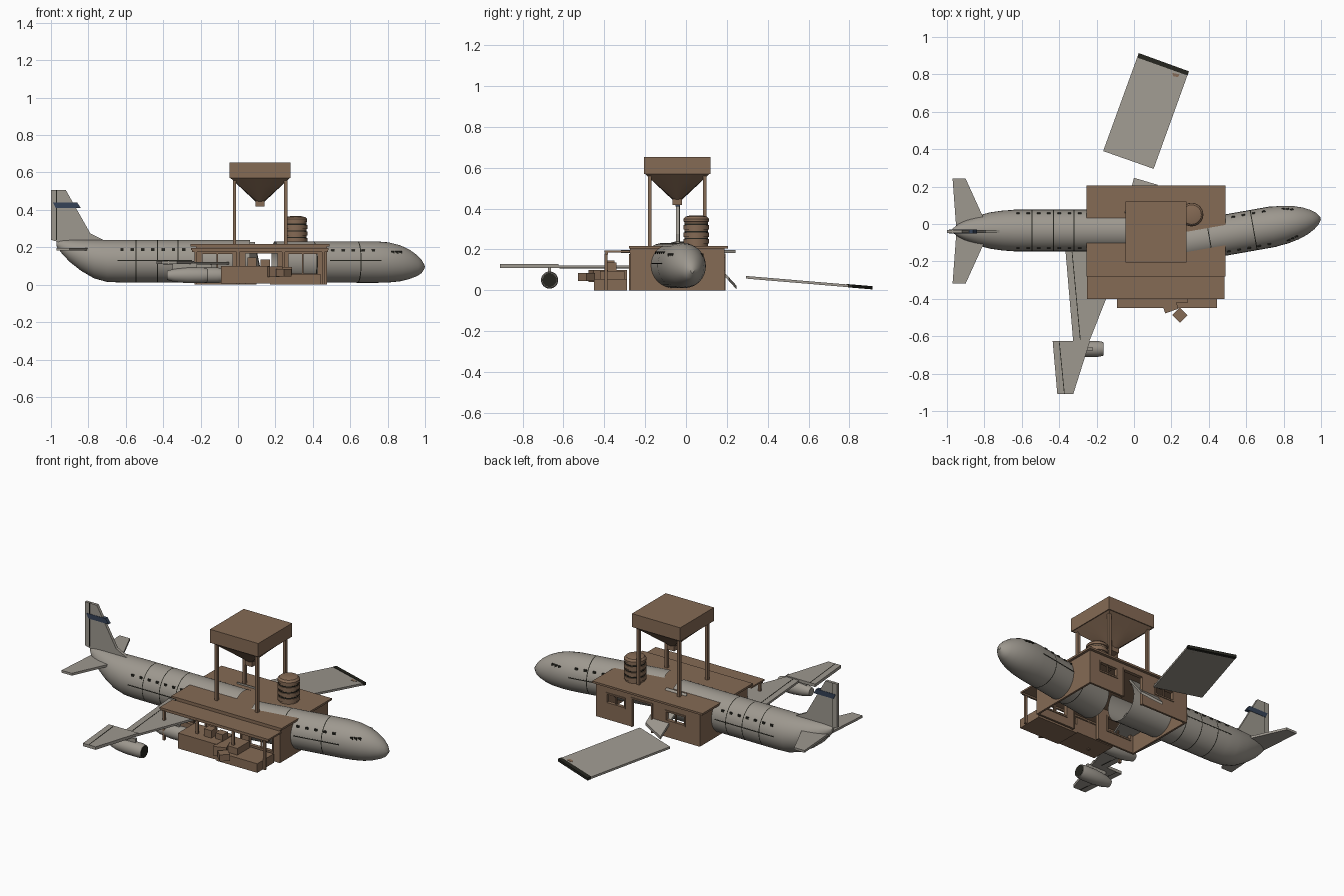
import bpy, bmesh, math
from mathutils import Matrix, Vector

if "Cube" in bpy.data.objects:
    bpy.data.objects.remove(bpy.data.objects["Cube"])


def mat(name, rgb):
    m = bpy.data.materials.new(name)
    m.diffuse_color = (*rgb, 1)
    m.use_nodes = True
    m.node_tree.nodes["Principled BSDF"].inputs["Base Color"].default_value = m.diffuse_color
    return m


GREY = mat("weathered_grey", (0.34, 0.315, 0.275))
BROWN = mat("rust_brown", (0.235, 0.145, 0.09))
BLACK = mat("soot_black", (0.018, 0.018, 0.013))
BLUE = mat("faded_blue", (0.035, 0.055, 0.095))


def finish(name, bm, mats, smooth=False, matrix=None):
    bmesh.ops.recalc_face_normals(bm, faces=bm.faces)
    me = bpy.data.meshes.new(name)
    bm.to_mesh(me)
    bm.free()
    for m in mats:
        me.materials.append(m)
    ob = bpy.data.objects.new(name, me)
    bpy.context.collection.objects.link(ob)
    if matrix:
        ob.matrix_world = matrix
    if smooth:
        bpy.ops.object.select_all(action='DESELECT')
        ob.select_set(True)
        bpy.context.view_layer.objects.active = ob
        bpy.ops.object.shade_smooth_by_angle(angle=math.radians(35))
    return ob


def boxes(name, spans, m, matrix=None):
    """One object of boxes, each x0, x1, y0, y1, z0, z1."""
    bm = bmesh.new()
    for x0, x1, y0, y1, z0, z1 in spans:
        mx = Matrix.Translation(((x0 + x1) / 2, (y0 + y1) / 2, (z0 + z1) / 2))
        bmesh.ops.create_cube(bm, size=1, matrix=mx @ Matrix.Diagonal((x1 - x0, y1 - y0, z1 - z0, 1)))
    return finish(name, bm, [m], matrix=matrix)


def prism(name, pts, base, thick, m):
    """Outline in plan, raised by thick above base(x, y)."""
    bm = bmesh.new()
    lo = [bm.verts.new((x, y, base(x, y))) for x, y in pts]
    hi = [bm.verts.new((x, y, base(x, y) + thick)) for x, y in pts]
    bm.faces.new(lo)
    bm.faces.new(hi)
    n = len(pts)
    for i in range(n):
        bm.faces.new((lo[i], lo[(i + 1) % n], hi[(i + 1) % n], hi[i]))
    return finish(name, bm, [m])


def side_plate(name, pts, y, thick, m):
    """Outline in x and z, with thickness across y."""
    ob = prism(name, pts, lambda a, b: -thick / 2, thick, m)
    ob.matrix_world = Matrix.Translation((0, y, 0)) @ Matrix.Rotation(math.pi / 2, 4, 'X')
    return ob


def loft(name, rings, mats, caps=(True, True), matrix=None, black=()):
    """Skin rings of points; bands listed in black use the second material."""
    bm = bmesh.new()
    rows = [[bm.verts.new(p) for p in r] for r in rings]
    n = len(rows[0])
    for k in range(len(rows) - 1):
        for i in range(n):
            j = (i + 1) % n
            f = bm.faces.new((rows[k][i], rows[k][j], rows[k + 1][j], rows[k + 1][i]))
            f.material_index = 1 if k in black else 0
    for use, r in zip(caps, (rows[0], rows[-1])):
        if use:
            bm.faces.new(r)
    return finish(name, bm, mats, True, matrix)


def tube(name, stations, seams=(), caps=(True, True), matrix=None):
    """Stations along x: x, bottom, top, half width; seams add black rings."""
    st = list(stations)
    for s in seams:
        a = [q for q in st if q[0] < s][-1]
        b = [q for q in st if q[0] > s][0]
        for x in (s - 0.0025, s + 0.0025):
            t = (x - a[0]) / (b[0] - a[0])
            st.append(tuple(u + (v - u) * t for u, v in zip(a, b)))
        st.sort()
    black = [i for i in range(len(st) - 1) if any(abs((st[i][0] + st[i + 1][0]) / 2 - s) < 1e-4 for s in seams)]
    ang = [2 * math.pi * i / 32 for i in range(32)]
    rings = [[(x, w * math.cos(a), (lo + hi) / 2 + (hi - lo) / 2 * math.sin(a)) for a in ang]
             for x, lo, hi, w in st]
    return loft(name, rings, [GREY, BLACK], caps, matrix, black)


def revolve(name, prof, c, m, n=28):
    rings = [[(c[0] + r * math.cos(2 * math.pi * i / n), c[1] + r * math.sin(2 * math.pi * i / n), z)
              for i in range(n)] for r, z in prof]
    return loft(name, rings, [m])


# Fuselage, broken in two, the front half turned
REAR = Matrix.Translation((0, -0.035, 0))
FRONT = Matrix.Translation((0.62, -0.036, 0)) @ Matrix.Rotation(math.radians(10), 4, 'Z')
tube("rear_fuselage", [(-0.97, .205, .235, .01), (-0.94, .165, .238, .034), (-0.9, .122, .24, .055),
                       (-0.84, .075, .24, .078), (-0.77, .034, .24, .097), (-0.7, .015, .24, .107),
                       (-0.63, .012, .24, .111), (0.065, .012, .24, .111)],
     (-0.545, -0.43, -0.32), (True, False), REAR)
tube("front_fuselage", [(-0.43, .012, .232, .108), (0.12, .01, .232, .108), (0.19, .012, .226, .102),
                        (0.25, .018, .211, .09), (0.3, .03, .188, .073), (0.34, .045, .16, .052),
                        (0.365, .06, .135, .033), (0.383, .085, .105, .008)],
     (-0.22, 0.02), (False, True), FRONT)


# Window rows, cheat lines and cockpit panes
def pane_rows(name, xs, z, w, h, yy, matrix):
    boxes(name, [(x - w / 2, x + w / 2, s * yy - .004, s * yy + .004, z - h / 2, z + h / 2)
                 for x in xs for s in (-1, 1)], BLACK, matrix)


pane_rows("rear_windows", [-0.62 + 0.055 * i for i in range(7)], .186, .018, .014, .093, REAR)
pane_rows("rear_side_line", [-0.445], .13, .4, .005, .108, REAR)
pane_rows("front_windows", [-0.13 + 0.055 * i for i in range(5)], .182, .018, .014, .089, FRONT)
pane_rows("front_side_line", [-0.01], .13, .28, .005, .105, FRONT)
for i, yy in enumerate((.084, .079, .073)):
    pane_rows("cockpit_pane_%d" % i, [0.195 + .022 * i], .172, .018, .016, yy, FRONT)

# Tail fin, rudder line, stripe and stabilizers
side_plate("tail_fin", [(-1, .24), (-1, .505), (-.92, .505), (-.79, .275), (-.72, .24), (-.72, .225), (-.95, .225)],
           -.04, .018, GREY)
side_plate("rudder_line", [(-.973, .24), (-.973, .505), (-.967, .505), (-.967, .24)], -.04, .02, BLACK)
side_plate("fin_stripe", [(-.99, .44), (-.86, .44), (-.84, .41), (-.975, .41)], -.04, .022, BLUE)
for s, nm in ((-1, "front"), (1, "rear")):
    prism("stabilizer_" + nm, [(x, -.038 + s * d) for x, d in ((-.95, .01), (-.97, .28), (-.90, .28), (-.80, .06), (-.80, .01))],
          lambda x, y: .183, .014, GREY)

# Attached wing in two panels with flap lines
prism("inner_wing", [(-.37, -.1), (-.325, -.63), (-.24, -.63), (-.03, -.1)], lambda x, y: .108, .013, GREY)
prism("outer_wing", [(-.435, -.625), (-.41, -.91), (-.325, -.91), (-.235, -.625)], lambda x, y: .11, .018, GREY)
prism("inner_flap_line", [(-.333, -.15), (-.289, -.62), (-.285, -.62), (-.329, -.15)], lambda x, y: .107, .015, BLACK)
prism("outer_flap_line", [(-.402, -.626), (-.374, -.908), (-.37, -.908), (-.398, -.626)], lambda x, y: .109, .02, BLACK)

# Engines with dark intakes
for nm, ex, ey in (("outer", -.27, -.668), ("inner", -.19, -.36)):
    mx = Matrix.Translation((ex, ey, .05))
    tube(nm + "_engine", [(x, -r, r, r) for x, r in ((-.11, .024), (-.07, .035), (0, .042), (.08, .042), (.105, .037))],
         (), matrix=mx)
    tube(nm + "_intake", [(.1, -.034, .034, .034), (.107, -.034, .034, .034)], (.1035,), matrix=mx).data.materials[0] = BLACK
    boxes(nm + "_pylon", [(-.08, .05, -.008, .008, .03, .065)], GREY, mx)

# Torn-off wing lying behind, and its root stub
slope = lambda x, y: .057 - .084 * (y - .295)
prism("torn_wing", [(.025, .912), (.293, .815), (.105, .295), (-.165, .39)], slope, .013, GREY)
prism("torn_wing_edge", [(.025, .914), (.294, .816), (.286, .794), (.017, .89)], lambda x, y: slope(x, y) - .001, .016, BLACK)
prism("rust_patch", [(.205, .808), (.245, .80), (.235, .785), (.21, .79)], slope, .0145, BROWN)
prism("wing_stub", [(0, .247), (.125, .21), (.09, .06), (-.05, .06)], lambda x, y: .005 + 1.1 * (.247 - y), .018, GREY)


# Shelter walls with openings
def wall(name, y, x0, x1, top, holes):
    spans, frame, a = [], [], x0
    for h0, h1, b, t in holes:
        spans += [(a, h0, y - .006, y + .006, 0, top), (h0, h1, y - .006, y + .006, t, top)]
        if b > 0:
            spans.append((h0, h1, y - .006, y + .006, 0, b))
            frame.append((h0 - .008, h1 + .008, y - .011, y + .011, b - .009, b))
            frame.append(((h0 + h1) / 2 - .004, (h0 + h1) / 2 + .004, y - .004, y + .004, b, t))
        frame.append((h0 - .008, h1 + .008, y - .011, y + .011, t, t + .009))
        frame += [(h - .004 + d, h + .004 + d, y - .011, y + .011, b, t) for h, d in ((h0, -.004), (h1, .004))]
        a = h1
    spans.append((a, x1, y - .006, y + .006, 0, top))
    boxes(name, spans, BROWN)
    boxes(name + "_frames", frame, BROWN)


wall("front_wall", -.268, -.225, .475, .206, [(-.19, -.03, .08, .165), (.04, .21, 0, .168), (.27, .425, .06, .165)])
wall("back_wall", .182, -.225, .475, .206, [(-.12, .0, .105, .155), (.1, .23, 0, .17), (.285, .4, .105, .155)])
boxes("end_walls", [(x - .006, x + .006, -.268, .182, 0, .206) for x in (-.219, .469)], BROWN)
boxes("main_roof", [(-.255, .49, -.28, .205, .205, .217)], BROWN)

# Porch roof, beam and posts
boxes("porch_roof", [(-.25, .485, -.4, -.275, .185, .195), (-.245, .48, -.394, -.382, .175, .185)], BROWN)
boxes("porch_posts", [(x - .007, x + .007, -.398, -.384, 0, .18) for x in (-.225, 0, .243, .455)], BROWN)

# Counters and crates in front
boxes("tall_counter", [(-.09, .17, -.45, -.29, .006, .1)], BROWN)
boxes("low_counter", [(.17, .445, -.45, -.29, 0, .055)], BROWN)
boxes("counter_shelf", [(.17, .29, -.42, -.3, .055, .095), (.05, .1, -.4, -.35, .1, .145), (.12, .17, -.39, -.34, .1, .135)], BROWN)
for nm, x, y, w, a, z0, z1 in (("corner_crate", .245, -.487, .058, 45, .045, .085),
                               ("side_crate", .19, -.43, .075, 20, .04, .098)):
    boxes(nm, [(-w / 2, w / 2, -w / 2, w / 2, z0, z1)], BROWN,
          Matrix.Translation((x, y, 0)) @ Matrix.Rotation(math.radians(a), 4, 'Z'))

# Square-to-round hopper on four legs
HX, HY = .118, -.043
boxes("hopper_bin", [(HX - .163, HX + .163, HY - .163, HY + .163, .57, .652)], BROWN)


def blend_ring(t, z):
    pts = []
    for i in range(32):
        a = 2 * math.pi * i / 32
        d = Vector((math.cos(a), math.sin(a)))
        p = (d / max(abs(d.x), abs(d.y)) * .158).lerp(d * .025, t)
        pts.append((HX + p.x, HY + p.y, z))
    return pts


loft("hopper_funnel", [blend_ring(t, .57 - .125 * t) for t in (0, .33, .66, 1)], [BROWN])
boxes("hopper_outlet", [(HX - .024, HX + .024, HY - .024, HY + .024, .418, .448)], BROWN)
boxes("hopper_legs", [(HX + s * .137 - .009, HX + s * .137 + .009, HY + q * .135 - .009, HY + q * .135 + .009, .2, .58)
                      for s in (-1, 1) for q in (-1, 1)], BROWN)

# Banded water tank on the roof
TANK = (.308, .05)
revolve("water_tank", [(.057, .21), (.057, .335), (.062, .336), (.062, .35), (.052, .361), (.03, .366)], TANK, BROWN)
for i, z in enumerate((.228, .262, .298)):
    revolve("tank_band_%d" % i, [(.063, z), (.063, z + .022)], TANK, BROWN)
    revolve("tank_groove_%d" % i, [(.0585, z + .022), (.0585, z + .028)], TANK, BLACK)
